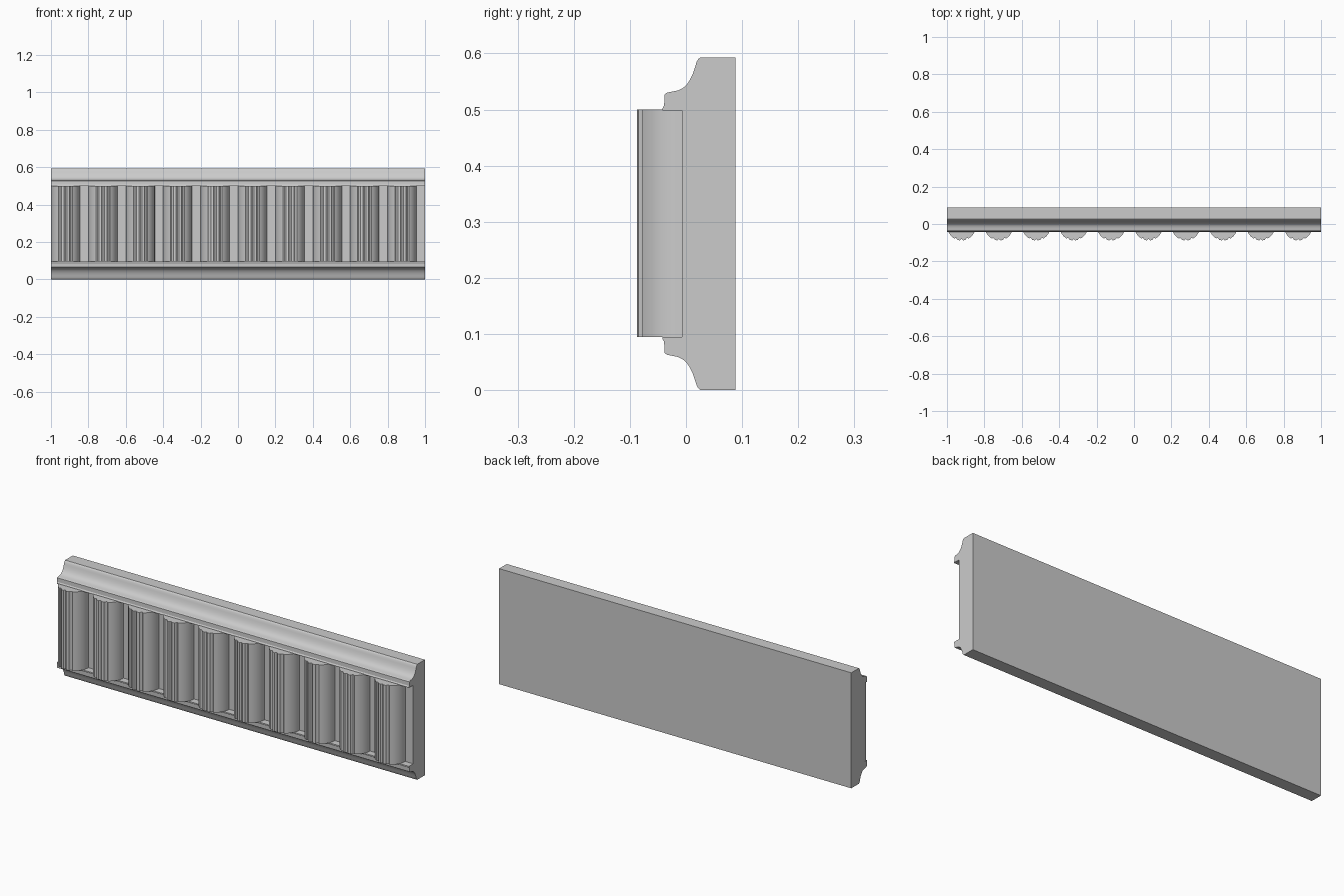
import bpy, bmesh, math
from mathutils import Vector

if "Cube" in bpy.data.objects:
    bpy.data.objects.remove(bpy.data.objects["Cube"])

H = 0.593               # total height
Z0, Z1 = 0.095, 0.498   # recessed band


def extrude_profile(name, pts, direction):
    """Extrude a closed 3D outline into a capped solid."""
    bm = bmesh.new()
    face = bm.faces.new([bm.verts.new(p) for p in pts])
    ext = bmesh.ops.extrude_face_region(bm, geom=[face], use_keep_orig=True)
    verts = [g for g in ext["geom"] if isinstance(g, bmesh.types.BMVert)]
    bmesh.ops.translate(bm, verts=verts, vec=Vector(direction))
    bmesh.ops.recalc_face_normals(bm, faces=bm.faces)
    mesh = bpy.data.meshes.new(name)
    bm.to_mesh(mesh)
    bm.free()
    obj = bpy.data.objects.new(name, mesh)
    bpy.context.collection.objects.link(obj)
    bpy.ops.object.select_all(action='DESELECT')
    obj.select_set(True)
    bpy.context.view_layer.objects.active = obj
    bpy.ops.object.shade_smooth_by_angle(angle=math.radians(25))
    return obj


# Backing board: upper half of the moulding profile, mirrored for the lower half
upper = [(0.088, H), (0.026, H), (0.022, 0.590), (0.019, 0.585), (0.016, 0.575),
         (0.012, 0.563), (0.007, 0.553), (0.001, 0.544), (-0.006, 0.538),
         (-0.014, 0.534), (-0.024, 0.532), (-0.034, 0.530), (-0.038, 0.527),
         (-0.039, 0.507), (-0.042, 0.502), (-0.042, Z1), (-0.007, Z1)]
lower = [(y, H - z) for y, z in reversed(upper)]
extrude_profile("moulding_board", [(-1, y, z) for y, z in upper + lower], (2, 0, 0))


# Reed outline: rounded front with three shallow concave grooves
RX, RY, YB = 0.0775, 0.081, -0.007


def on_round(x):
    return YB - RY * math.sqrt(max(0, 1 - (x / RX) ** 2))


def span(a, b, depth, n=6):
    """Points from a to b on the rounded front, hollowed by depth."""
    return [(a + (b - a) * i / n,
             on_round(a + (b - a) * i / n) + depth * math.sin(math.pi * i / n))
            for i in range(n)]


side = [(-RX * math.cos(math.radians(t)), YB - RY * math.sin(math.radians(t)))
        for t in range(0, 59, 6)]
outline = side
for a, b, d in [(-0.0375, -0.0215, 0.007), (-0.0215, -0.008, 0),
                (-0.008, 0.008, 0.007), (0.008, 0.0215, 0),
                (0.0215, 0.0375, 0.007)]:
    outline = outline + span(a, b, d)
outline += [(0.0375, on_round(0.0375))] + [(-x, y) for x, y in reversed(side)]

# Ten upright reeds along the band
for i in range(10):
    cx = -0.9225 + 0.2 * i
    extrude_profile(f"reed_{i + 1}", [(cx + x, y, Z0) for x, y in outline],
                    (0, 0, 0.5 - Z0))
